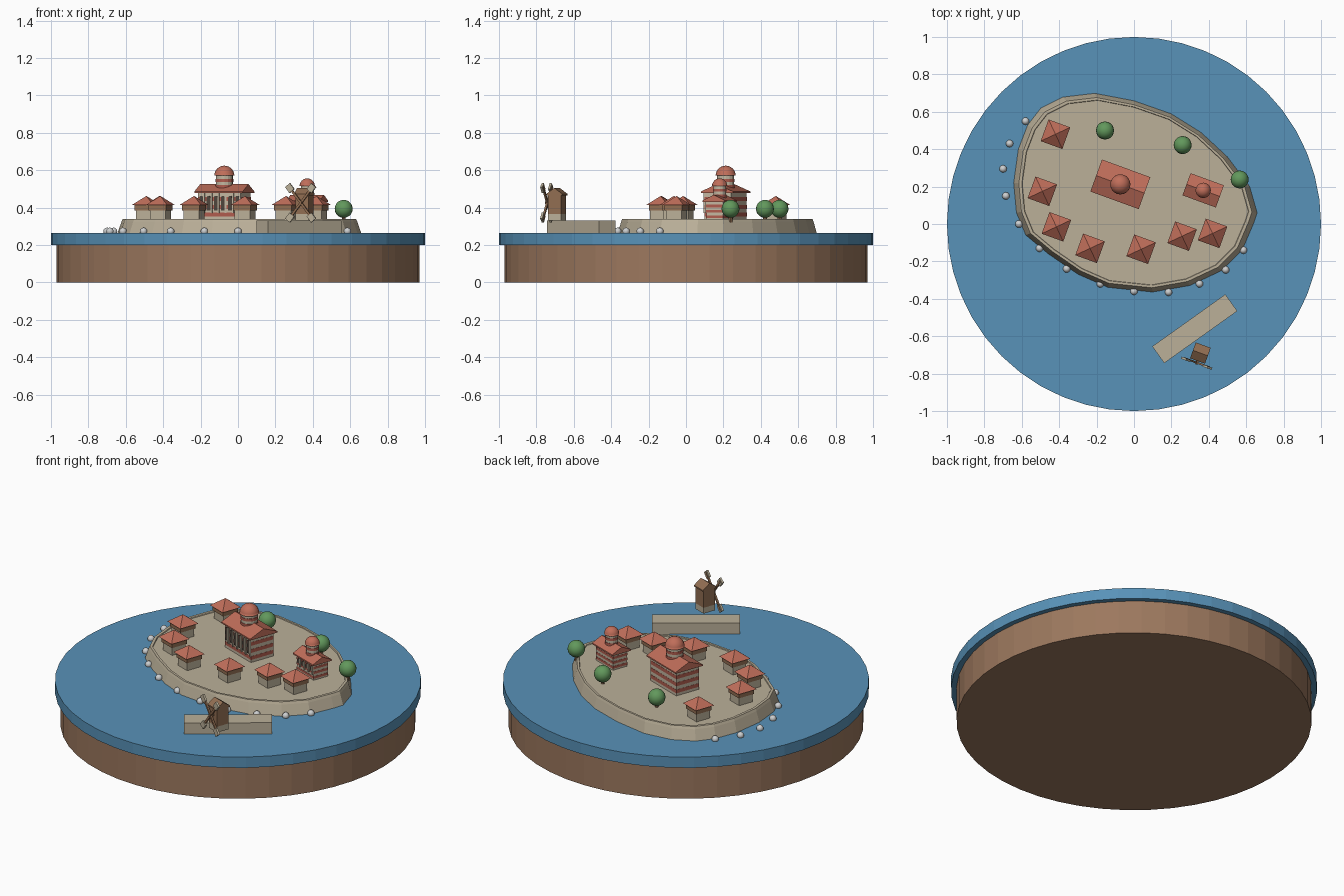
import bpy, bmesh, math
from mathutils import Matrix, Vector

cube = bpy.data.objects.get("Cube")
if cube:
    bpy.data.objects.remove(cube, do_unlink=True)


def material(name, rgb):
    lin = [((c / 255 + 0.055) / 1.055) ** 2.4 for c in rgb] + [1]
    m = bpy.data.materials.new(name)
    m.use_nodes = True
    m.diffuse_color = lin
    m.node_tree.nodes["Principled BSDF"].inputs["Base Color"].default_value = lin
    return m


EARTH = material("earth", (156, 120, 94))
WATER = material("water", (88, 146, 184))
STONE = material("stone", (187, 176, 153))
PALE = material("pale_masonry", (196, 184, 162))
ROOF = material("terracotta", (192, 110, 90))
BRICK = material("brick", (176, 92, 78))
TIMBER = material("timber", (146, 110, 82))
LEAF = material("foliage", (98, 152, 92))
FOAM = material("foam", (205, 207, 208))
DARK = material("dark_opening", (78, 68, 60))

TURN = math.radians(-20)


def frame(x, y, angle=TURN):
    return Matrix.Translation((x, y, 0)) @ Matrix.Rotation(angle, 4, 'Z')


def finish(name, bm, mat, matrix=Matrix(), smooth=False):
    bmesh.ops.recalc_face_normals(bm, faces=bm.faces)
    me = bpy.data.meshes.new(name)
    bm.to_mesh(me)
    bm.free()
    me.materials.append(mat)
    ob = bpy.data.objects.new(name, me)
    ob.matrix_world = matrix
    bpy.context.collection.objects.link(ob)
    for p in me.polygons:
        p.use_smooth = smooth
    return ob


def box(name, mat, size, center, matrix=Matrix()):
    bm = bmesh.new()
    bmesh.ops.create_cube(bm, size=1, matrix=Matrix.Translation(center) @ Matrix.Diagonal((*size, 1)))
    return finish(name, bm, mat, matrix)


def cone(name, mat, r1, r2, z0, z1, segs, matrix=Matrix(), spin=0):
    bm = bmesh.new()
    bmesh.ops.create_cone(bm, cap_ends=True, segments=segs, radius1=r1, radius2=r2, depth=z1 - z0,
                          matrix=Matrix.Translation((0, 0, (z0 + z1) / 2)) @ Matrix.Rotation(spin, 4, 'Z'))
    return finish(name, bm, mat, matrix)


def ball(name, mat, r, center, segs=20):
    bm = bmesh.new()
    bmesh.ops.create_uvsphere(bm, u_segments=segs, v_segments=segs // 2, radius=r)
    return finish(name, bm, mat, Matrix.Translation(center), True)


def extrusion(name, mat, profile, plane, depth, matrix):
    """Extrude a closed outline; plane maps (u, v) to a 3D point."""
    bm = bmesh.new()
    face = bm.faces.new([bm.verts.new(plane(u, v)) for u, v in profile])
    new = bmesh.ops.extrude_face_region(bm, geom=[face])["geom"]
    bmesh.ops.translate(bm, vec=depth, verts=[g for g in new if isinstance(g, bmesh.types.BMVert)])
    return finish(name, bm, mat, matrix)


def gable(name, mat, length, width, z0, z1, matrix):
    lip = 0.008
    extrusion(name, mat, [(-width / 2, z0), (width / 2, z0), (width / 2, z0 + lip), (0, z1), (-width / 2, z0 + lip)],
              lambda u, v: (-length / 2, u, v), Vector((length, 0, 0)), matrix)


def arch(name, x, y, w, z0, z1, matrix):
    r = w / 2
    outline = [(-r, z0), (r, z0)]
    outline += [(r * math.cos(a), z1 - r + r * math.sin(a)) for a in [math.pi * i / 6 for i in range(7)]]
    extrusion(name, DARK, outline, lambda u, v: (x + u, y, v), Vector((0, -0.004, 0)), matrix)


# Ground disc and sea
cone("earth_base", EARTH, 0.97, 0.97, 0, 0.2, 48)
cone("sea", WATER, 1, 1, 0.2, 0.265, 48)

# Island with sloped shore and a stepped rim
SHORE = [(-.21, .70), (-.38, .68), (-.5, .62), (-.57, .53), (-.62, .4), (-.645, .22), (-.63, .06),
         (-.58, -.06), (-.46, -.16), (-.3, -.27), (-.14, -.34), (.1, -.365), (.3, -.33), (.47, -.25),
         (.58, -.14), (.64, 0), (.66, .06), (.62, .2), (.5, .36), (.36, .49), (.2, .59), (0, .66)]


def island():
    bm = bmesh.new()
    rings = []
    for s, z in [(1, .26), (.965, .326), (.955, .34), (.93, .34), (.926, .335)]:
        rings.append([bm.verts.new((x * s, .17 + (y - .17) * s, z)) for x, y in SHORE])
    n = len(SHORE)
    for a, b in zip(rings, rings[1:]):
        for i in range(n):
            j = (i + 1) % n
            bm.faces.new((a[i], a[j], b[j], b[i]))
    bm.faces.new(rings[-1])
    bm.faces.new(rings[0][::-1])
    finish("island", bm, STONE)


island()

# Foam balls along the shore
for x, y in [(-.58, .55), (-.665, .43), (-.7, .295), (-.685, .15), (-.615, 0), (-.505, -.13), (-.36, -.24),
             (-.18, -.32), (0, -.36), (.185, -.365), (.35, -.32), (.49, -.245), (.585, -.14)]:
    ball("shore_foam", FOAM, .02, (x, y, .273), 12)


# Houses: stone ground floor, overhanging timber floor, hipped roof
def house(x, y):
    m = frame(x, y)
    box("house_ground_floor", STONE, (.088, .088, .05), (0, 0, .36), m)
    box("house_upper_floor", TIMBER, (.1, .1, .032), (0, 0, .399), m)
    cone("house_roof", ROOF, .087, 0, .413, .462, 4, m, math.pi / 4)


for x, y in [(-.42, .48), (-.49, .175), (-.415, -.015), (-.235, -.13), (.038, -.135), (.257, -.065), (.42, -.05)]:
    house(x, y)


# Churches: banded walls, gabled roof, banded drum and dome
def church(x, y, length, width, wall_top, ridge, layers, drum_r, drum_top, dome_r, niches):
    m = frame(x, y)
    step = (wall_top - .33) / layers
    for i in range(layers):
        mat, grow = (BRICK, .002) if i % 2 else (PALE, 0)
        box("church_wall_band", mat, (length + grow, width + grow, step), (0, 0, .33 + step * (i + .5)), m)
    gable("church_roof", ROOF, length + .03, width + .032, wall_top, ridge, m)
    drum_base = wall_top + .01
    dh = (drum_top - drum_base) / 5
    for i in range(5):
        mat, grow = (BRICK, .002) if i % 2 else (PALE, 0)
        cone("drum_band", mat, drum_r + grow, drum_r + grow, drum_base + dh * i, drum_base + dh * (i + 1), 16, m)
    bm = bmesh.new()
    bmesh.ops.create_uvsphere(bm, u_segments=20, v_segments=12, radius=dome_r)
    bmesh.ops.bisect_plane(bm, geom=bm.verts[:] + bm.edges[:] + bm.faces[:], plane_co=(0, 0, 0),
                           plane_no=(0, 0, -1), clear_outer=True)
    bmesh.ops.holes_fill(bm, edges=[e for e in bm.edges if e.is_boundary])
    dome = finish("dome", bm, ROOF, m @ Matrix.Translation((0, 0, drum_top)), True)
    for p in dome.data.polygons:
        p.use_smooth = p.normal.z > -.5
    # Arched niches along the front wall
    pitch = length / niches
    for i in range(niches):
        nx = (i + .5 - niches / 2) * pitch
        arch("niche", nx, -width / 2 - .001, pitch * .5, .385, wall_top - .015, m)
        box("niche_pillar", PALE, (pitch * .22, .008, wall_top - .37),
            (nx + pitch / 2 - pitch * .11, -width / 2 - .003, (wall_top + .37) / 2), m)


church(-.073, .212, .245, .15, .478, .525, 7, .046, .57, .054, 6)
church(.37, .18, .16, .094, .43, .468, 7, .034, .515, .041, 4)

# Trees
for x, y in [(-.155, .5), (.26, .422), (.565, .238)]:
    cone("tree_trunk", TIMBER, .01, .01, .32, .38, 8, Matrix.Translation((x, y, 0)))
    ball("tree_crown", LEAF, .048, (x, y, .393))

# Causeway
box("causeway", STONE, (.48, .11, .068), (0, 0, .298), frame(.325, -.56, math.radians(35.5)))

# Windmill
mill = frame(.355, -.69)
box("mill_foot", STONE, (.075, .075, .035), (0, 0, .347), mill)
box("mill_body", TIMBER, (.075, .075, .105), (0, 0, .416), mill)
gable("mill_roof", TIMBER, .085, .09, .465, .505, mill)
hub = mill @ Matrix.Translation((0, -.055, .425))
box("mill_axle", TIMBER, (.014, .05, .014), (0, .015, 0), hub)
for k in range(4):
    arm = hub @ Matrix.Rotation(math.radians(38 if k % 2 == 0 else -38) + math.pi * (k // 2), 4, 'Y')
    box("mill_arm", TIMBER, (.012, .01, .115), (0, 0, .055), arm)
    box("mill_sail", STONE, (.034, .012, .04), (0, -.003, .1), arm)
